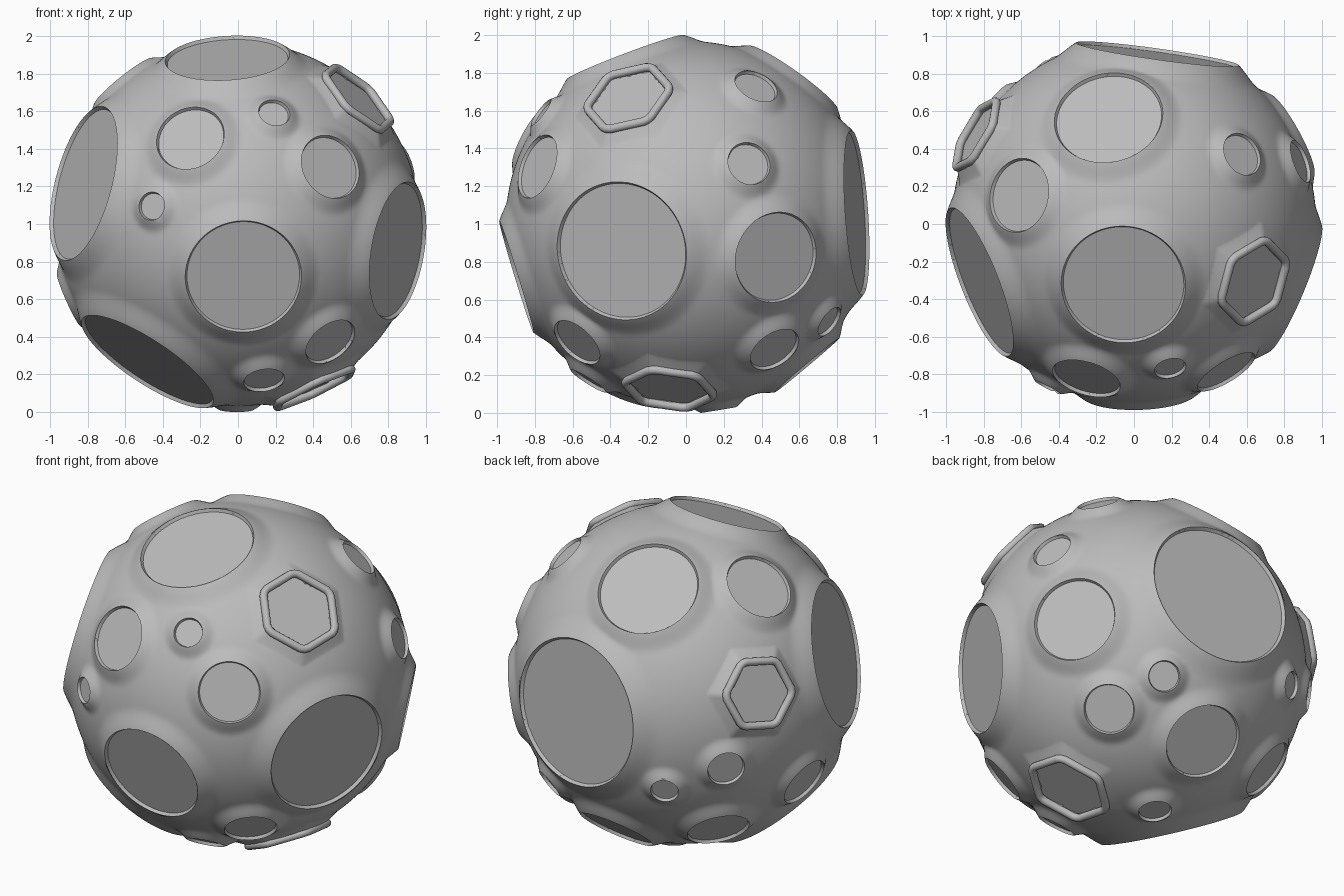
import bpy, bmesh, math
from mathutils import Vector

if "Cube" in bpy.data.objects:
    bpy.data.objects.remove(bpy.data.objects["Cube"])

BASE, LIP, WALL, DROP = 0.968, 0.034, 0.004, 0.018
CENTRE = Vector((0, .013, 1))

stone = bpy.data.materials.new("grey stone")
stone.use_nodes = True
stone.diffuse_color = (0.5, 0.5, 0.5, 1)
stone.node_tree.nodes["Principled BSDF"].inputs["Base Color"].default_value = (0.5, 0.5, 0.5, 1)

# Round craters: direction and angular radius
CRATERS = [
    # front
    (.03, -.96, -.294, .314), (-.258, -.85, .465, .187), (.194, -.785, .595, .085),
    (.5, -.815, .31, .177), (-.463, -.89, .096, .076), (.498, -.598, -.636, .15),
    (.14, -.535, -.838, .11),
    # large side, top and back bowls
    (-.907, -.355, .238, .435), (.915, -.38, -.153, .378), (-.53, -.28, -.805, .425),
    (-.06, -.355, .937, .337), (.138, .985, .067, .452),
    # upper back
    (-.14, .572, .8, .295), (-.621, .142, .769, .2), (.587, .366, .745, .12),
    (.885, .32, .32, .118), (.855, .472, -.18, .245),
    # lower back
    (.58, .458, -.668, .145), (.41, .74, -.513, .09), (.03, .635, -.755, .225),
    (-.01, .155, -.957, .095), (-.55, .465, -.62, .18), (-.43, .805, -.285, .08),
    (-.72, .63, -.15, .108), (-.88, .1, -.394, .155),
]
CRATERS = [(Vector(c[:3]).normalized(), c[3]) for c in CRATERS]

# Hexagonal craters: direction, direction of one corner, corner radius, plane distance
HEXES = [
    ((.65, -.325, .68), (-.06, -.24, -.05), .237, .975),
    ((-.847, .468, .275), (-.82, -.57, 0), .212, .995),
    ((.42, -.105, -.903), (.02, -.255, .03), .243, .967),
]


def hex_frame(direction, corner, radius, plane):
    n = Vector(direction).normalized()
    u = Vector(corner)
    u = (u - n * u.dot(n)).normalized()
    v = n.cross(u)
    ring = lambda k: u * math.cos(k * math.pi / 3) + v * math.sin(k * math.pi / 3)
    return n, [ring(k) for k in range(6)], [ring(k + .5) for k in range(6)], radius, plane


HEXES = [hex_frame(*h) for h in HEXES]
SKIRT = 0.08


def skirt(r):
    return .06 + .2 * r


def falloff(s):
    s = min(1, max(0, s))
    return (1 - s) ** 2 * (1 + s)


# Sphere cut along every rim so that the edges are crisp
bm = bmesh.new()
bmesh.ops.create_icosphere(bm, subdivisions=7, radius=1)


def cut(axis, reach, point, normal):
    limit = math.cos(reach)
    verts = [v for v in bm.verts if v.co.dot(axis) > limit]
    faces = {f for v in verts for f in v.link_faces}
    edges = {e for f in faces for e in f.edges}
    corners = {v for f in faces for v in f.verts}
    bmesh.ops.bisect_plane(bm, geom=list(faces) + list(edges) + list(corners),
                           dist=1e-4, plane_co=point, plane_no=normal)


for n, r in CRATERS:
    for a in (r, r - WALL):
        cut(n, a + .05, n * math.cos(a), n)
for n, corners, sides, radius, plane in HEXES:
    apothem = radius * math.cos(math.pi / 6)
    for s in sides:
        for m in (apothem, apothem + SKIRT):
            cut(n, .38, s * m, s)
bmesh.ops.triangulate(bm, faces=[f for f in bm.faces if len(f.verts) > 3])


# Raise the rims and sink the floors
def surface(p):
    lift = 0
    for n, r in CRATERS:
        c = p.dot(n)
        if c < .7:
            continue
        t = math.acos(min(1, c))
        if t < r - .001:
            floor = (BASE + LIP) * math.cos(r) - DROP
            blend = min(1, (r - t) / (WALL - .001))
            return (BASE + LIP) * (1 - blend) + floor / c * blend
        lift = max(lift, LIP * falloff((t - r) / skirt(r)))
    for n, corners, sides, radius, plane in HEXES:
        c = p.dot(n)
        if c < .85:
            continue
        gap = max(p.dot(s) for s in sides) - radius * math.cos(math.pi / 6)
        if gap < -.001:
            return (plane - DROP) / c
        rise = math.hypot(plane, radius) - BASE - .008
        lift = max(lift, rise * max(0, 1 - max(0, gap) / SKIRT) ** 1.2)
    return BASE + lift


for v in bm.verts:
    p = v.co.normalized()
    v.co = p * surface(p)

mesh = bpy.data.meshes.new("cratered_ball")
bm.to_mesh(mesh)
bm.free()
ball = bpy.data.objects.new("cratered_ball", mesh)
ball.location = CENTRE
bpy.context.collection.objects.link(ball)


def finish(ob, angle):
    ob.data.materials.clear()
    ob.data.materials.append(stone)
    bpy.ops.object.select_all(action='DESELECT')
    ob.select_set(True)
    bpy.context.view_layer.objects.active = ob
    if ob.type == 'CURVE':
        bpy.ops.object.convert(target='MESH')
    bpy.ops.object.shade_smooth_by_angle(angle=math.radians(angle))


finish(ball, 28)

# Rounded tube around each hexagonal crater
for i, (n, corners, sides, radius, plane) in enumerate(HEXES):
    curve = bpy.data.curves.new("hexagon_rim", 'CURVE')
    curve.dimensions = '3D'
    curve.bevel_depth = .023
    curve.bevel_resolution = 4
    points = []
    for k in range(6):
        a, b, c = corners[k - 1], corners[k], corners[(k + 1) % 6]
        points += [b.lerp(a, .12), b * .96, b.lerp(c, .12)]
    spline = curve.splines.new('POLY')
    spline.points.add(len(points) - 1)
    spline.use_cyclic_u = True
    for q, p in zip(spline.points, points):
        q.co = (*(n * plane + p * radius), 1)
    ob = bpy.data.objects.new(f"hexagon_rim_{i + 1}", curve)
    ob.location = CENTRE
    bpy.context.collection.objects.link(ob)
    finish(ob, 50)
